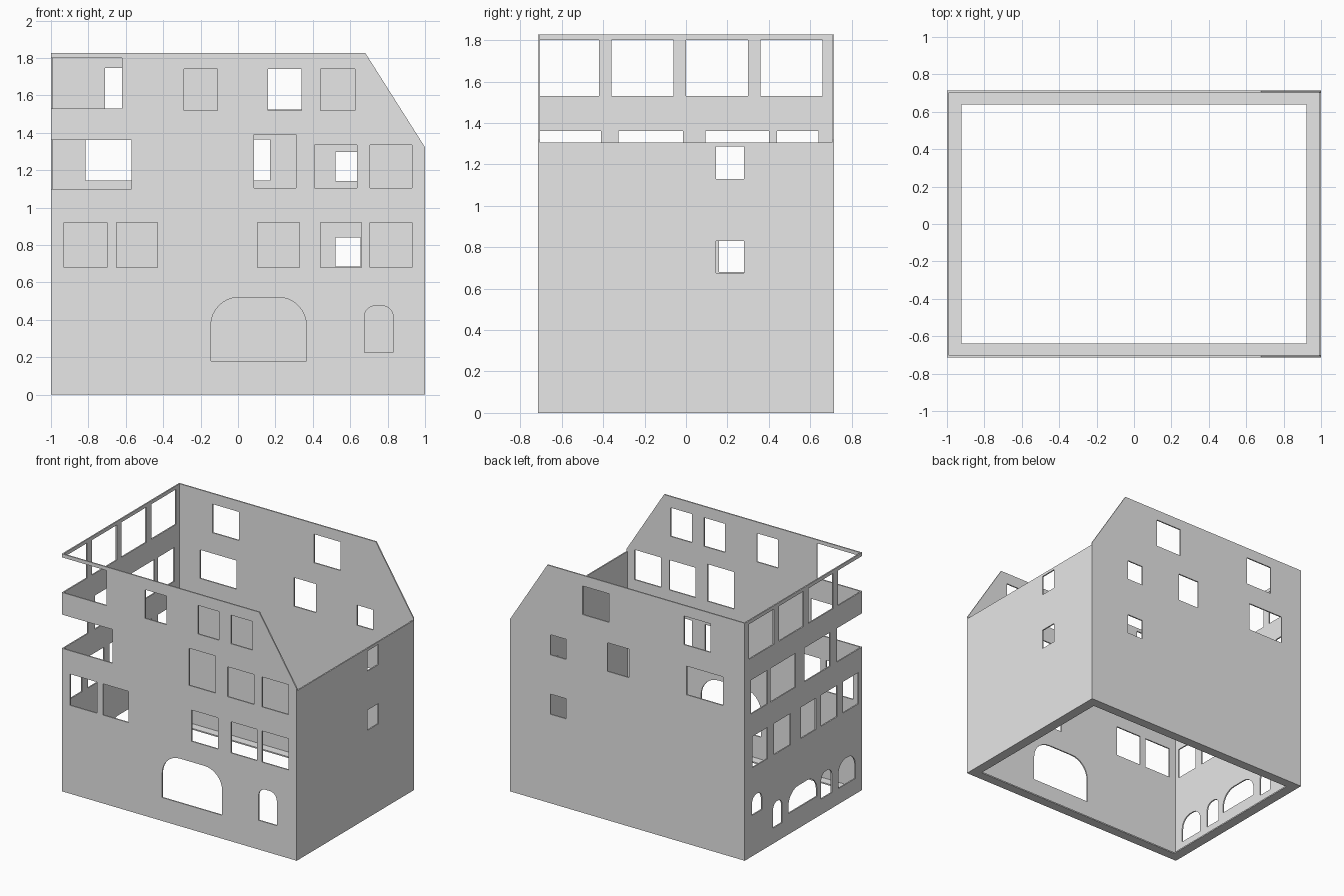
import bpy, bmesh
from math import cos, sin, pi
from mathutils import Matrix, Vector

cube = bpy.data.objects.get("Cube")
if cube:
    bpy.data.objects.remove(cube, do_unlink=True)

GREY = (0.8, 0.8, 0.8, 1)
plaster = bpy.data.materials.new("grey_plaster")
plaster.use_nodes = True
plaster.diffuse_color = GREY
plaster.node_tree.nodes["Principled BSDF"].inputs["Base Color"].default_value = GREY

X, Y, T = 1.0, 0.714, 0.01          # half width, half depth, wall thickness
TOP, EAVE = 1.827, 1.322


def rect(a, b, lo, hi):
    return [(a, lo), (b, lo), (b, hi), (a, hi)]


def arch(a, b, lo, hi, r, steps=8):
    """Opening with rounded upper corners."""
    pts = [(a, lo), (b, lo)]
    for cx, start in ((b - r, 0), (a + r, pi / 2)):
        for i in range(steps + 1):
            t = start + pi / 2 * i / steps
            pts.append((cx + r * cos(t), hi - r + r * sin(t)))
    return pts


def panel(name, loops, origin, u, v):
    """Flat slab: the first loop is the outline, the rest are openings."""
    curve = bpy.data.curves.new(name, "CURVE")
    curve.dimensions, curve.fill_mode, curve.extrude = "2D", "BOTH", T / 2
    for loop in loops:
        spline = curve.splines.new("POLY")
        spline.points.add(len(loop) - 1)
        for p, (a, b) in zip(spline.points, loop):
            p.co = (a, b, 0, 1)
        spline.use_cyclic_u = True
    temp = bpy.data.objects.new(name + "_curve", curve)
    bpy.context.scene.collection.objects.link(temp)
    graph = bpy.context.evaluated_depsgraph_get()
    mesh = bpy.data.meshes.new_from_object(temp.evaluated_get(graph))
    bpy.data.objects.remove(temp, do_unlink=True)

    u, v = Vector(u), Vector(v)
    place = Matrix((u, v, u.cross(v))).transposed().to_4x4()
    place.translation = origin
    bm = bmesh.new()
    bm.from_mesh(mesh)
    bmesh.ops.remove_doubles(bm, verts=bm.verts, dist=0.0001)
    bm.transform(place)
    bmesh.ops.recalc_face_normals(bm, faces=bm.faces)
    for f in bm.faces:
        f.smooth = False
    bm.to_mesh(mesh)
    bm.free()
    mesh.materials.clear()
    mesh.materials.append(plaster)
    mesh.name = name
    obj = bpy.data.objects.new(name, mesh)
    bpy.context.scene.collection.objects.link(obj)
    return obj


ATTIC, UPPER, MIDDLE = (1.53, 1.80), (1.10, 1.36), (0.68, 0.92)


def notched(edge, attic_end, upper_end):
    """Outline points down a wall edge, cut by the two corner windows."""
    pts = []
    for (lo, hi), end in ((ATTIC, attic_end), (UPPER, upper_end)):
        pts += [(edge, hi), (end, hi), (end, lo), (edge, lo)]
    return pts


right_vec, back_vec, up = (1, 0, 0), (0, 1, 0), (0, 0, 1)
gable = [(-X, 0), (X, 0), (X, EAVE), (0.68, TOP), (-X, TOP)]

# Front wall: corner windows, window rows, gate and small door
front = [gable + notched(-X, -0.62, -0.57)]
front += [rect(a, b, 1.52, 1.74) for a, b in ((-0.29, -0.11), (0.16, 0.34), (0.44, 0.625))]
front += [rect(0.085, 0.31, 1.105, 1.39)]
front += [rect(a, b, 1.105, 1.335) for a, b in ((0.41, 0.635), (0.705, 0.93))]
front += [rect(a, b, *MIDDLE) for a, b in ((-0.93, -0.70), (-0.65, -0.43), (0.105, 0.33),
                                           (0.44, 0.66), (0.705, 0.93))]
front += [arch(-0.145, 0.365, 0.18, 0.52, 0.15), arch(0.675, 0.83, 0.225, 0.475, 0.06)]
panel("front_wall", front, (0, -Y + T / 2, 0), right_vec, up)

# Back wall: scattered windows
back = [gable]
back += [rect(a, b, 1.525, 1.745) for a, b in ((-0.71, -0.485), (0.155, 0.38))]
back += [rect(a, b, 1.145, 1.365) for a, b in ((-0.815, -0.505), (-0.015, 0.17))]
back += [rect(0.52, 0.655, lo, lo + 0.155) for lo in (0.685, 1.142)]
panel("back_wall", back, (0, Y - T / 2, 0), right_vec, up)

# Left wall: four tall rows, the front corner left open
E = Y - T
left = [[(-E, 0), (E, 0), (E, TOP), (-E, TOP)] + notched(-E, -0.42, -0.41)]
left += [rect(a, a + 0.30, *ATTIC) for a in (-0.36, 0.0, 0.36)]
left += [rect(a, b, *UPPER) for a, b in ((-0.325, -0.015), (0.095, 0.40), (0.44, 0.64))]
left += [rect(a, b, *MIDDLE) for a, b in ((-0.67, -0.48), (-0.41, -0.215), (-0.15, 0.03),
                                          (0.16, 0.36), (0.44, 0.62))]
left += [arch(-0.63, -0.425, 0.12, 0.32, 0.09), arch(-0.345, -0.215, 0.12, 0.315, 0.055),
         arch(-0.165, 0.185, 0.16, 0.33, 0.12), arch(0.26, 0.37, 0.12, 0.31, 0.05),
         arch(0.505, 0.625, 0.315, 0.46, 0.055)]
panel("left_wall", left, (-X + T / 2, 0, 0), back_vec, up)

# Right wall: lower, with two small windows
right = [rect(-E, E, 0, 1.306)]
right += [rect(0.145, 0.28, lo, lo + 0.155) for lo in (0.675, 1.13)]
panel("right_wall", right, (X - T / 2, 0, 0), back_vec, up)

# Base rim: flat frame inside the foot of the walls
rim = [rect(-X + T, X - T, -E, E), rect(-0.922, 0.922, -0.64, 0.64)]
panel("base_rim", rim, (0, 0, T / 2), right_vec, back_vec)
